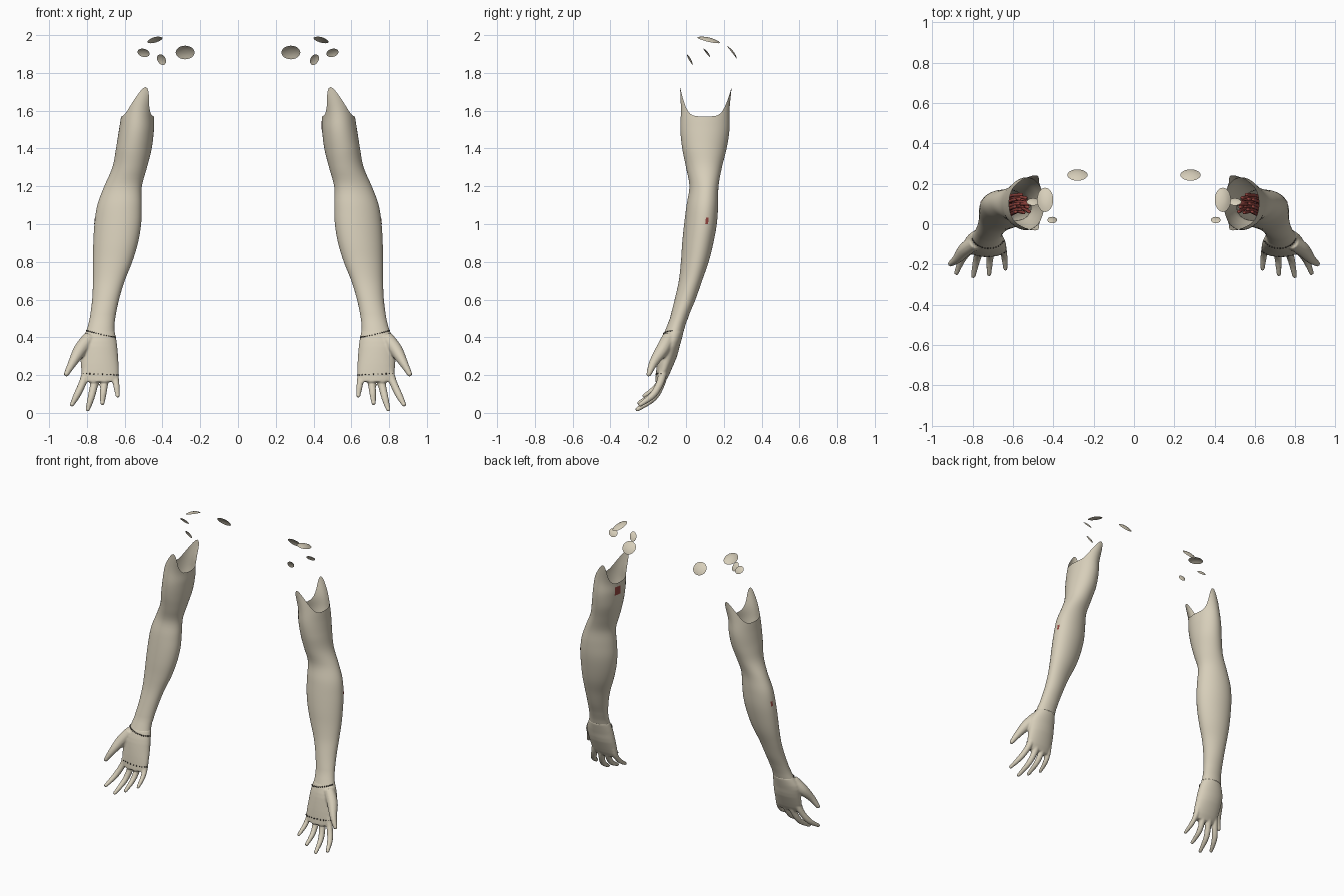
import bpy, bmesh, math
from mathutils import Vector

if "Cube" in bpy.data.objects:
    bpy.data.objects.remove(bpy.data.objects["Cube"])


def material(name, rgb):
    m = bpy.data.materials.new(name)
    m.diffuse_color = (*rgb, 1)
    m.use_nodes = True
    m.node_tree.nodes["Principled BSDF"].inputs["Base Color"].default_value = m.diffuse_color
    return m


SKIN = material("pale skin", (0.68, 0.62, 0.49))
RED = material("vessel red", (0.30, 0.06, 0.05))
DARK = material("seam dark", (0.07, 0.06, 0.05))

# Arm outline: z, inner x, outer x, front y, back y
PROFILE = [
    (0.15, .645, .805, -.165, -.115), (0.20, .632, .825, -.160, -.090),
    (0.25, .632, .832, -.155, -.068), (0.30, .635, .835, -.148, -.047),
    (0.36, .640, .838, -.138, -.032), (0.40, .646, .822, -.126, -.020),
    (0.44, .655, .800, -.108, -.010), (0.50, .650, .785, -.085, .010),
    (0.60, .630, .772, -.060, .050), (0.70, .600, .768, -.038, .085),
    (0.80, .560, .768, -.027, .120), (0.90, .530, .766, -.020, .145),
    (1.00, .513, .760, -.010, .163), (1.10, .510, .745, .003, .170),
    (1.20, .509, .708, .018, .172), (1.30, .482, .665, .000, .190),
    (1.40, .457, .646, -.020, .215), (1.50, .445, .630, -.030, .230),
    (1.60, .440, .612, -.027, .230), (1.75, .395, .575, -.032, .243)]


def spline(rows, i, t):
    """Smooth interpolation between rows i and i + 1."""
    p = [rows[max(0, min(len(rows) - 1, i + k))] for k in (-1, 0, 1, 2)]
    return [0.5 * (2 * b + (c - a) * t + (2 * a - 5 * b + 4 * c - d) * t * t
                   + (3 * b - a - 3 * c + d) * t ** 3) for a, b, c, d in zip(*p)]


def surface(z, a, grow=1.0):
    """Point on the arm at height z and angle a (0 = outer, pi/2 = back)."""
    i = max(k for k in range(len(PROFILE) - 1) if PROFILE[k][0] <= z or k == 0)
    t = (z - PROFILE[i][0]) / (PROFILE[i + 1][0] - PROFILE[i][0])
    _, x0, x1, y0, y1 = spline(PROFILE, i, t)
    twist = 0.17 * max(0, min(1, (z - .5) / .2, (1.4 - z) / .2))
    return Vector(((x0 + x1) / 2 + grow * (x1 - x0) / 2 * math.cos(a),
                   (y0 + y1) / 2 + grow * (y1 - y0) / 2 * math.sin(a + twist), z))


def rim(a):
    """Torn upper edge: tall points at front and back."""
    return 1.57 + 0.155 * abs(math.sin(a)) ** 5


def bridge(bm, rings, cap=False):
    for r, s in zip(rings, rings[1:]):
        n = len(r)
        for k in range(n):
            bm.faces.new((r[k], r[(k + 1) % n], s[(k + 1) % n], s[k]))
    if cap:
        bm.faces.new(rings[0][::-1])
        bm.faces.new(rings[-1])


def tube(bm, rows, sides=12, steps=6):
    """Round-ended tapered tube through rows of x, y, z, radius."""
    pts = [spline(rows, i, s / steps) for i in range(len(rows) - 1) for s in range(steps)]
    pts.append(list(rows[-1]))
    tan = (Vector(pts[-1][:3]) - Vector(pts[-2][:3])).normalized()
    end, r = Vector(rows[-1][:3]), rows[-1][3]
    for f in (0.5, 0.85):
        pts.append([*(end + tan * r * f), r * math.sqrt(1 - f * f)])
    rings = []
    for i, p in enumerate(pts):
        d = Vector(pts[min(i + 1, len(pts) - 1)][:3]) - Vector(pts[max(i - 1, 0)][:3])
        side = d.cross(Vector((0, 1, 0.3))).normalized()
        up = side.cross(d).normalized()
        rings.append([bm.verts.new(Vector(p[:3]) + p[3] * (
            side * math.cos(2 * math.pi * k / sides) + up * math.sin(2 * math.pi * k / sides)))
            for k in range(sides)])
    bridge(bm, rings, True)


def finish(name, bm, mat, both=True, remesh=0):
    bmesh.ops.recalc_face_normals(bm, faces=bm.faces)
    for f in bm.faces:
        f.smooth = True
    me = bpy.data.meshes.new(name)
    bm.to_mesh(me)
    bm.free()
    me.materials.append(mat)
    ob = bpy.data.objects.new(name, me)
    bpy.context.collection.objects.link(ob)
    if remesh:
        m = ob.modifiers.new("blend", 'REMESH')
        m.mode, m.voxel_size, m.use_smooth_shade = 'VOXEL', remesh, True
        m = ob.modifiers.new("soften", 'SMOOTH')
        m.factor, m.iterations = 0.5, 4
    if both:
        m = ob.modifiers.new("other side", 'MIRROR')
        m.use_mirror_merge = False
    return ob


# Arm shell, open at the shoulder
N = 48
angles = [2 * math.pi * k / N for k in range(N)]
bm = bmesh.new()
heights = [0.432 + (1.42 - 0.432) * i / 44 for i in range(45)]
rings = [[bm.verts.new(surface(z, a)) for a in angles] for z in heights]
for i in range(1, 11):
    rings.append([bm.verts.new(surface(1.42 + (rim(a) - 1.42) * i / 10, a)) for a in angles])
bridge(bm, rings)
finish("arms", bm, SKIN)

# Hand: palm, fingers and thumb blended together
bm = bmesh.new()
bridge(bm, [[bm.verts.new(surface(z, a)) for a in angles]
            for z in (.165, .18, .20, .23, .26, .29, .32, .35, .38, .41, .437)], True)
DIGITS = [
    [(.795, -.118, .24, .026), (.820, -.135, .165, .021), (.852, -.175, .095, .019), (.879, -.242, .044, .012)],
    [(.750, -.115, .24, .026), (.760, -.130, .160, .022), (.778, -.172, .080, .019), (.796, -.258, .018, .012)],
    [(.700, -.115, .24, .026), (.707, -.130, .165, .021), (.714, -.172, .100, .018), (.718, -.248, .052, .012)],
    [(.655, -.112, .24, .022), (.648, -.128, .180, .018), (.642, -.165, .130, .016), (.637, -.222, .090, .011)],
    [(.785, -.090, .40, .036), (.835, -.125, .335, .036), (.876, -.172, .265, .024), (.909, -.197, .205, .014)]]
for rows in DIGITS:
    tube(bm, rows)
finish("hands", bm, SKIN, remesh=0.006)

# Shoulder fragments: centre, half axes, dome height
PLATES = [((.28, .243, 1.908), (.050, 0, 0), (0, .028, -.036), .010),
          ((.44, .12, 1.974), (.040, 0, -.010), (0, .060, -.014), .012),
          ((.50, .11, 1.906), (.032, 0, .005), (0, .018, -.022), .006),
          ((.405, .02, 1.870), (.024, 0, .008), (0, .016, -.027), .006)]
bm = bmesh.new()
for c, u, v, h in PLATES:
    c, u, v = Vector(c), Vector(u), Vector(v)
    n = u.cross(v).normalized()
    rings = [[bm.verts.new(c + r * (u * math.cos(a) + v * math.sin(a)) + n * h * (1 - r * r))
              for a in angles[::2]] for r in (1, .75, .5, .25)]
    bridge(bm, rings)
    bm.faces.new(rings[-1])
finish("shoulder_fragments", bm, SKIN)

# Red vessels inside the arm, with a side branch near the opening
bm = bmesh.new()
for k in range(14):
    rows = []
    for z in (0.8, 0.95, 1.1, 1.25, 1.38):
        c = (surface(z, 0) + surface(z, math.pi)) / 2
        a, r = k * 2.4 + z * 3, 0.052 * math.sqrt((k + .5) / 14)
        rows.append((c.x + r * math.cos(a), c.y + r * math.sin(a), z, .009))
    tube(bm, rows, 6, 3)
tube(bm, [(.56, .10, 1.36, .010), (.53, .10, 1.43, .010), (.475, .105, 1.47, .008)], 6, 4)
finish("inner_vessels", bm, RED)


def patch(name, z0, z1, a0, a1, both):
    """Thin coloured patch lying on the arm."""
    bm = bmesh.new()
    g = [[bm.verts.new(surface(z0 + (z1 - z0) * i / 4, a0 + (a1 - a0) * j / 4, 1.02))
          for j in range(5)] for i in range(5)]
    for i in range(4):
        for j in range(4):
            bm.faces.new((g[i][j], g[i][j + 1], g[i + 1][j + 1], g[i + 1][j]))
    finish(name, bm, RED, both)


patch("elbow_spots", 1.0, 1.035, .12, .30, True)
patch("inner_arm_patch", 1.485, 1.545, 2.68, 3.08, False)

# Dotted seams across the wrist and palm
bm = bmesh.new()
for base, rise, count in ((.418, .018, 16), (.205, .004, 12)):
    for k in range(count):
        a = math.pi * (1.08 + .84 * k / (count - 1))
        p = surface(base + rise * math.cos(a), a, 1.01)
        cube = bmesh.ops.create_cube(bm, size=.006)
        bmesh.ops.translate(bm, verts=cube["verts"], vec=p)
finish("seam_dots", bm, DARK)
